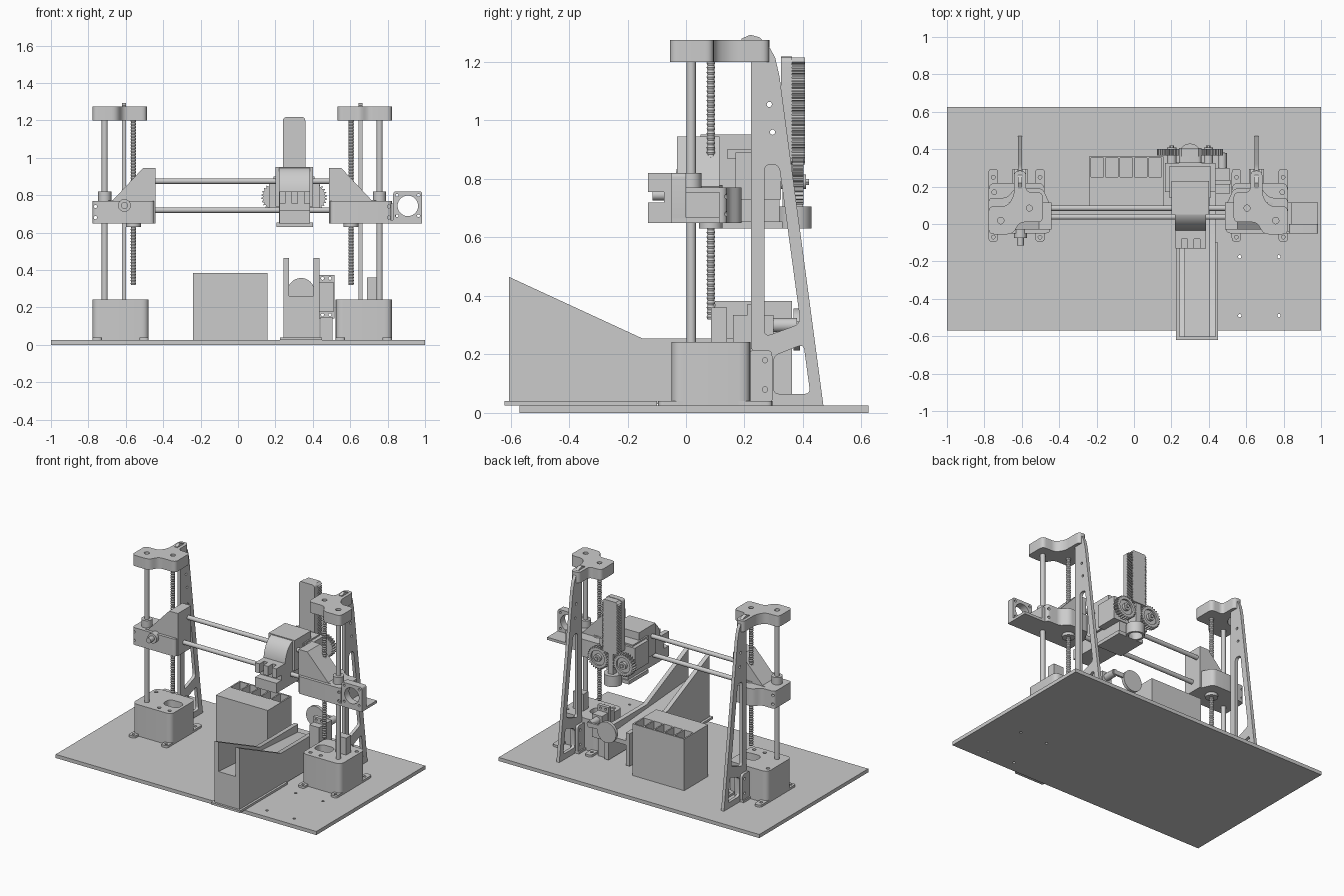
import bpy, bmesh
from math import sin, cos, pi, radians
from mathutils import Vector

MID = 0.0225          # mirror plane of the two towers


def prism(name, axis, pts, lo, hi):
    """Extrude a 2D outline along an axis: x uses (y,z), y uses (x,z), z uses (x,y)."""
    def at(p, t):
        return {'x': (t, p[0], p[1]), 'y': (p[0], t, p[1]), 'z': (p[0], p[1], t)}[axis]
    bm = bmesh.new()
    a = [bm.verts.new(at(p, lo)) for p in pts]
    b = [bm.verts.new(at(p, hi)) for p in pts]
    bm.faces.new(a)
    bm.faces.new(b[::-1])
    for i in range(len(pts)):
        j = (i + 1) % len(pts)
        bm.faces.new((a[i], b[i], b[j], a[j]))
    bmesh.ops.recalc_face_normals(bm, faces=bm.faces)
    me = bpy.data.meshes.new(name)
    bm.to_mesh(me)
    bm.free()
    ob = bpy.data.objects.new(name, me)
    bpy.context.collection.objects.link(ob)
    return ob


def rect(a, b, c, d):
    return [(a, c), (b, c), (b, d), (a, d)]


def rounded(pts, r, n=5):
    """Fillet every corner of an outline."""
    out = []
    for i, p in enumerate(pts):
        p, q, s = Vector(p), Vector(pts[i - 1]), Vector(pts[(i + 1) % len(pts)])
        u, v = q - p, s - p
        u *= min(r / u.length, 0.45)
        v *= min(r / v.length, 0.45)
        for k in range(n + 1):
            t = k / n
            out.append(tuple(p + u * (1 - t) ** 2 + v * t * t))
    return out


def circle(cx, cy, r, n=28):
    return [(cx + r * cos(2 * pi * i / n), cy + r * sin(2 * pi * i / n)) for i in range(n)]


def box(name, x0, x1, y0, y1, z0, z1):
    return prism(name, 'z', rect(x0, x1, y0, y1), z0, z1)


def cyl(name, axis, cx, cy, r, lo, hi, n=28):
    return prism(name, axis, circle(cx, cy, r, n), lo, hi)


def cut(ob, axis, outlines, lo, hi):
    """Cut outlines out of an object."""
    for o in outlines:
        c = prism("cutter", axis, o, lo, hi)
        c.hide_render = True
        m = ob.modifiers.new("cut", 'BOOLEAN')
        m.operation, m.solver, m.object = 'DIFFERENCE', 'EXACT', c
        bpy.context.view_layer.objects.active = ob
        bpy.ops.object.modifier_apply(modifier=m.name)
        bpy.data.objects.remove(c)
    return ob


def screw(name, x, y, r, z0, z1, turns, n=14):
    """Ridged lead screw."""
    bm = bmesh.new()
    rings = []
    for i in range(turns * 2 + 1):
        rr = r if i % 2 else r * 0.8
        z = z0 + (z1 - z0) * i / (turns * 2)
        rings.append([bm.verts.new((px, py, z)) for px, py in circle(x, y, rr, n)])
    for a, b in zip(rings, rings[1:]):
        for i in range(n):
            bm.faces.new((a[i], a[(i + 1) % n], b[(i + 1) % n], b[i]))
    bm.faces.new(rings[0][::-1])
    bm.faces.new(rings[-1])
    me = bpy.data.meshes.new(name)
    bm.to_mesh(me)
    bm.free()
    bpy.context.collection.objects.link(bpy.data.objects.new(name, me))


# Base board with mounting holes
board = box("base_board", -1, 1, -0.57, 0.625, 0, 0.025)
cut(board, 'z', [circle(x, y, 0.009, 12) for x in (0.565, 0.775) for y in (-0.175, -0.49)], -0.1, 0.1)

# Two mirrored lift towers
for s, side in ((-1, "left"), (1, "right")):
    X = lambda d: MID + s * d
    M = lambda pts: [(X(p[0]), p[1]) for p in pts]

    # motor housing with feet
    h = prism(side + "_motor_housing", 'z', rounded(M(rect(0.50, 0.80, -0.05, 0.22)), 0.04), 0.025, 0.243)
    cut(h, 'z', [rounded(M(rect(0.52, 0.64, 0.045, 0.13)), 0.04), circle(X(0.77), 0.17, 0.012),
                 circle(X(0.54), -0.01, 0.012), circle(X(0.62), -0.01, 0.012)], 0.12, 0.3)
    for d in (0.525, 0.775):
        for y, e in ((-0.07, -0.095), (0.25, 0.295)):
            f = prism(side + "_foot", 'z', rounded(M(rect(d - 0.025, d + 0.025, e, 0.05 if e < 0 else 0.15)), 0.02), 0.025, 0.04)
            cut(f, 'z', [circle(X(d), y, 0.01, 12)], 0, 0.1)

    # guide rod and lead screw
    cyl(side + "_guide_rod", 'z', X(0.735), 0.018, 0.016, 0.24, 1.21)
    screw(side + "_lead_screw", X(0.582), 0.085, 0.015, 0.32, 1.205, 55)

    # rear strut with triangular openings
    st = prism(side + "_strut", 'x', [(0.235, 0.025), (0.47, 0.025), (0.32, 1.15), (0.305, 1.215), (0.28, 1.26),
               (0.25, 1.285), (0.22, 1.293), (0.19, 1.28), (0.19, 1.2), (0.222, 1.2), (0.222, 0.22), (0.235, 0.21)],
               X(0.632) - 0.011, X(0.632) + 0.011)
    cut(st, 'x', [rounded([(0.268, 0.26), (0.392, 0.305), (0.318, 0.85), (0.268, 0.85)], 0.025),
                  rounded([(0.30, 0.065), (0.425, 0.065), (0.402, 0.235), (0.30, 0.195)], 0.02)]
        + [circle(y, z, 0.009, 12) for y, z in ((0.285, 1.055), (0.296, 0.96), (0.205, 1.25), (0.257, 1.25))], -2, 2)

    # strut foot bracket
    box(side + "_bracket_foot", X(0.632) - 0.04, X(0.632) + 0.04, 0.215, 0.295, 0.025, 0.04)
    for o in (-0.022, 0.022):
        b = prism(side + "_bracket_cheek", 'x', rounded(rect(0.215, 0.295, 0.025, 0.215), 0.02),
                  X(0.632) + o - 0.009, X(0.632) + o + 0.009)
        cut(b, 'x', [circle(0.27, z, 0.009, 12) for z in (0.08, 0.18)], -2, 2)

    # top cap holding rod, screw and strut
    cap = prism(side + "_top_cap", 'z', rounded(M([(0.80, -0.055), (0.67, -0.055), (0.635, 0.01), (0.51, 0.01),
                (0.51, 0.17), (0.60, 0.17), (0.60, 0.285), (0.664, 0.285), (0.664, 0.15), (0.70, 0.095), (0.80, 0.095)]),
                0.03), 1.2, 1.275)
    cut(cap, 'z', [circle(X(0.735), 0.018, 0.017), circle(X(0.582), 0.085, 0.016)], 1.25, 1.4)

    # sliding carriage: low block and tall wedge
    c = prism(side + "_carriage", 'z', rounded(M([(0.80, -0.05), (0.47, -0.05), (0.47, 0.10), (0.51, 0.19),
              (0.66, 0.19), (0.70, 0.14), (0.80, 0.14)]), 0.025), 0.65, 0.77)
    cut(c, 'y', [circle(X(0.785), z, 0.009, 12) for z in (0.68, 0.74)], -0.2, 0.3)
    prism(side + "_carriage_wedge", 'y', M([(0.463, 0.65), (0.72, 0.65), (0.72, 0.77), (0.69, 0.775), (0.53, 0.945),
          (0.463, 0.945)]), -0.03, 0.115)
    cyl(side + "_carriage_bushing", 'z', X(0.735), 0.018, 0.035, 0.65, 0.82)
    cyl(side + "_screw_nut", 'z', X(0.582), 0.085, 0.04, 0.63, 0.78)

# Belt idler on the left carriage
cyl("idler_washer", 'y', -0.607, 0.745, 0.034, -0.075, -0.03)
cyl("idler_boss", 'y', -0.607, 0.745, 0.018, -0.115, -0.06)

# Belt motor mount on the right carriage
mm = prism("belt_motor_mount", 'y', rounded(rect(0.83, 0.985, 0.65, 0.82), 0.015), -0.05, 0.0)
cut(mm, 'y', [circle(0.908, 0.743, 0.055)] +
    [circle(x, z, 0.008, 12) for x in (0.85, 0.965) for z in (0.69, 0.80)], -0.2, 0.2)
box("motor_shelf", 0.80, 0.985, -0.05, 0.115, 0.65, 0.668)
box("motor_mount_rib", 0.80, 0.845, -0.04, 0.115, 0.65, 0.755)

# Limit switch behind the right housing
box("limit_switch", 0.69, 0.77, 0.085, 0.14, 0.24, 0.36)

# Horizontal rails
for z, y in ((0.875, 0.085), (0.72, 0.038)):
    cyl("cross_rail", 'x', y, z, 0.015, -0.46, 0.51)

# Travelling head with curved cover
curve = [(-0.035 + 0.11 * (1 - cos(t)), 0.80 + 0.15 * sin(t)) for t in [i * pi / 20 for i in range(11)]]
prism("head_cover", 'x', [(-0.03, 0.65)] + curve + [(0.20, 0.95), (0.22, 0.93), (0.22, 0.65)], 0.22, 0.385)
box("head_body", 0.2, 0.4, 0.05, 0.23, 0.74, 0.952)
fork = prism("head_front_fork", 'x', [(-0.02, 0.65), (-0.13, 0.65), (-0.13, 0.72), (-0.075, 0.72), (-0.075, 0.755),
             (-0.13, 0.755), (-0.13, 0.82), (-0.02, 0.82)], 0.222, 0.385)
cut(fork, 'z', [rect(x - 0.015, x + 0.015, -0.2, -0.08) for x in (0.27, 0.337)], 0.74, 0.9)
box("head_gearbox", 0.165, 0.435, 0.17, 0.325, 0.73, 0.89)
box("head_top_flange", 0.19, 0.41, 0.14, 0.31, 0.87, 0.90)
box("head_floor_plate", 0.205, 0.4, 0.12, 0.33, 0.63, 0.655)
box("head_lower_block", 0.22, 0.385, 0.12, 0.32, 0.65, 0.74)

# Gripper ring below the rack
ring = cyl("gripper_ring", 'z', 0.30, 0.372, 0.058, 0.63, 0.705)
cut(ring, 'z', [circle(0.30, 0.372, 0.044)], 0.6, 0.69)

# Rack: smooth backing and toothed sides
prism("rack_backing", 'y', rounded(rect(0.24, 0.36, 0.85, 1.218), 0.022), 0.325, 0.362)
teeth, n = [], 30
for i in range(n):
    z = 0.85 + 0.345 * i / n
    teeth += [(0.36, z), (0.36, z + 0.006), (0.35, z + 0.008), (0.35, z + 0.0105)]
outline = teeth + [(0.36, 1.2), (0.345, 1.215)]
prism("rack_teeth", 'y', outline + [(0.6 - x, z) for x, z in outline[::-1]], 0.36, 0.407)
box("rack_stem", 0.28, 0.32, 0.33, 0.40, 0.70, 0.86)

# Pair of drive gears
for x in (0.202, 0.398):
    N = 26
    g = prism("drive_gear", 'y', [(x + r * cos(a), 0.79 + r * sin(a)) for i in range(N)
              for r, a in [(q, 2 * pi * (i + k) / N) for k, q in ((0, 0.068), (0.25, 0.078), (0.5, 0.078), (0.75, 0.068))]],
              0.365, 0.402)
    cut(g, 'y', [circle(x, 0.79, 0.052)], 0.39, 0.5)
    cyl("gear_hub", 'y', x, 0.79, 0.025, 0.30, 0.41)
    cyl("gear_bolt", 'y', x, 0.79, 0.012, 0.40, 0.42, 6)

# Compartment box
bin_box = box("compartment_box", -0.24, 0.158, 0.10, 0.362, 0.025, 0.383)
cut(bin_box, 'z', [rect(-0.23 + i * 0.0775, -0.162 + i * 0.0775, 0.25, 0.352) for i in range(5)], 0.14, 0.5)

# Sloped chute
wall = [(-0.605, 0.03), (0.27, 0.03), (0.27, 0.255), (-0.15, 0.255), (-0.605, 0.465)]
prism("chute_wall_left", 'x', wall, 0.243, 0.273)
prism("chute_wall_right", 'x', wall, 0.405, 0.435)
prism("chute_floor", 'x', [(-0.605, 0.03), (-0.605, 0.26), (0.27, 0.20), (0.27, 0.17), (-0.575, 0.23), (-0.575, 0.03)],
      0.26, 0.42)
box("chute_flange", 0.225, 0.45, -0.62, -0.10, 0.025, 0.04)

# Gate servo and round paddle at the chute's rear
plate = box("servo_plate", 0.43, 0.515, 0.21, 0.235, 0.14, 0.373)
cut(plate, 'y', [circle(x, z, 0.008, 12) for x in (0.452, 0.492) for z in (0.16, 0.355)], 0, 0.5)
box("servo_body", 0.435, 0.51, 0.16, 0.30, 0.175, 0.335)
box("servo_post", 0.44, 0.505, 0.20, 0.245, 0.025, 0.15)
cyl("servo_shaft", 'y', 0.472, 0.30, 0.024, 0.29, 0.38)
box("paddle_arm", 0.38, 0.485, 0.37, 0.385, 0.285, 0.315)
cyl("gate_paddle", 'y', 0.337, 0.285, 0.072, 0.368, 0.39, 40)

# Smooth round sides, keep edges sharp
bpy.ops.object.select_all(action='SELECT')
bpy.ops.object.shade_smooth_by_angle(angle=radians(25))
